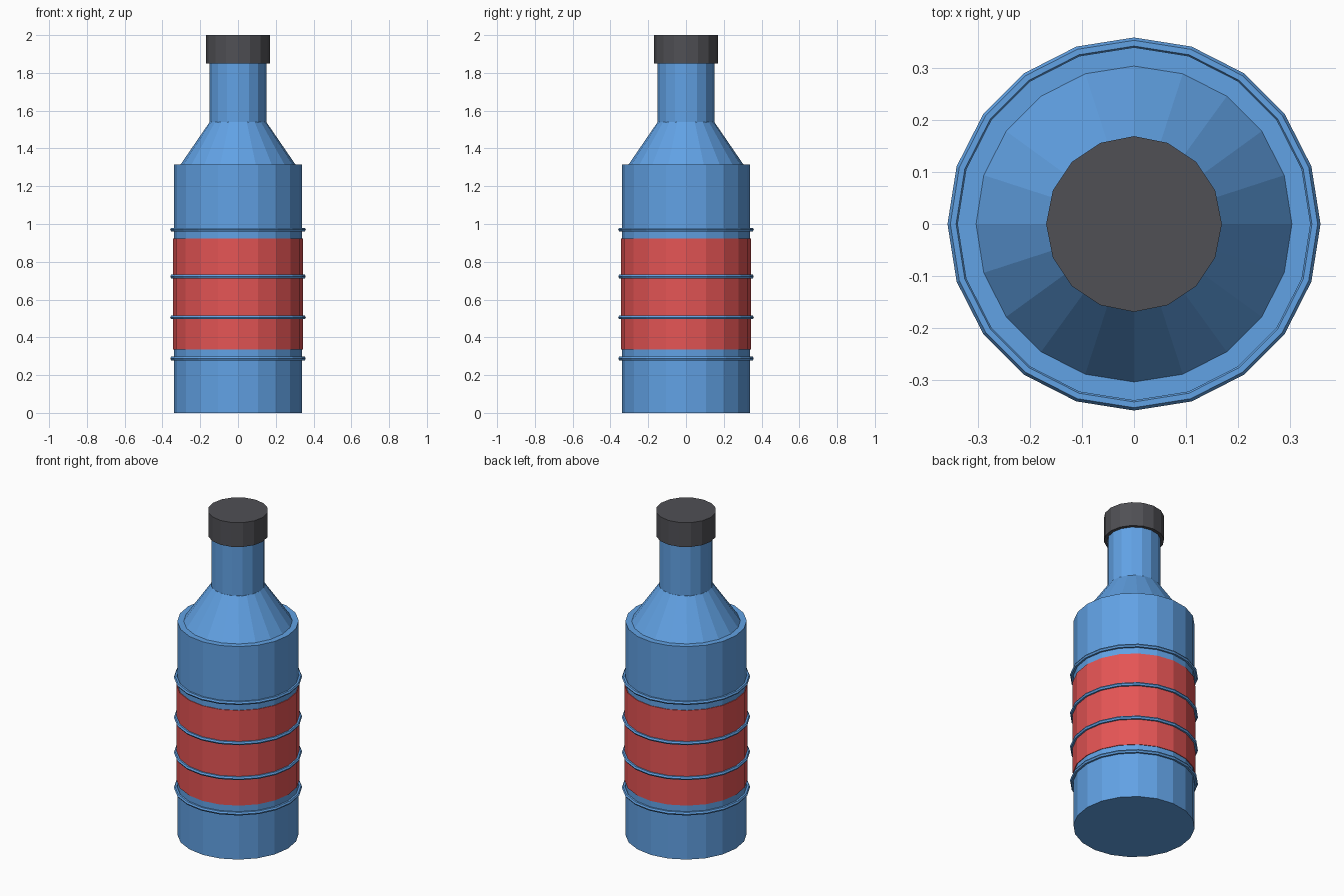
import bpy

if "Cube" in bpy.data.objects:
    bpy.data.objects.remove(bpy.data.objects["Cube"])


def material(name, rgb):
    m = bpy.data.materials.new(name)
    m.diffuse_color = (*rgb, 1)
    m.use_nodes = True
    m.node_tree.nodes["Principled BSDF"].inputs["Base Color"].default_value = m.diffuse_color
    return m


blue = material("blue_plastic", (0.12, 0.36, 0.78))
red = material("red_label", (0.78, 0.09, 0.09))
dark = material("dark_cap", (0.08, 0.08, 0.09))


def finish(name, mat):
    ob = bpy.context.object
    ob.name = name
    ob.data.materials.append(mat)
    return ob


def section(name, r1, r2, z1, z2, sides, mat):
    """Upright cylinder or tapered section between two heights."""
    bpy.ops.mesh.primitive_cone_add(vertices=sides, radius1=r1, radius2=r2,
                                    depth=z2 - z1, location=(0, 0, (z1 + z2) / 2))
    return finish(name, mat)


# Main bottle volumes
section("body", 0.34, 0.34, 0, 1.315, 20, blue)
section("shoulder", 0.304, 0.15, 1.315, 1.54, 20, blue)
section("neck", 0.15, 0.15, 1.53, 1.86, 16, blue)
section("cap", 0.169, 0.169, 1.85, 2.0, 16, dark)

# Label wrapped just outside the body
section("label", 0.344, 0.344, 0.335, 0.922, 20, red)

# Raised grip rings
for i, z in enumerate((0.288, 0.506, 0.722, 0.97)):
    bpy.ops.mesh.primitive_torus_add(major_segments=20, minor_segments=6,
                                     major_radius=0.348, minor_radius=0.011,
                                     location=(0, 0, z))
    finish(f"grip_ring_{i + 1}", blue)
